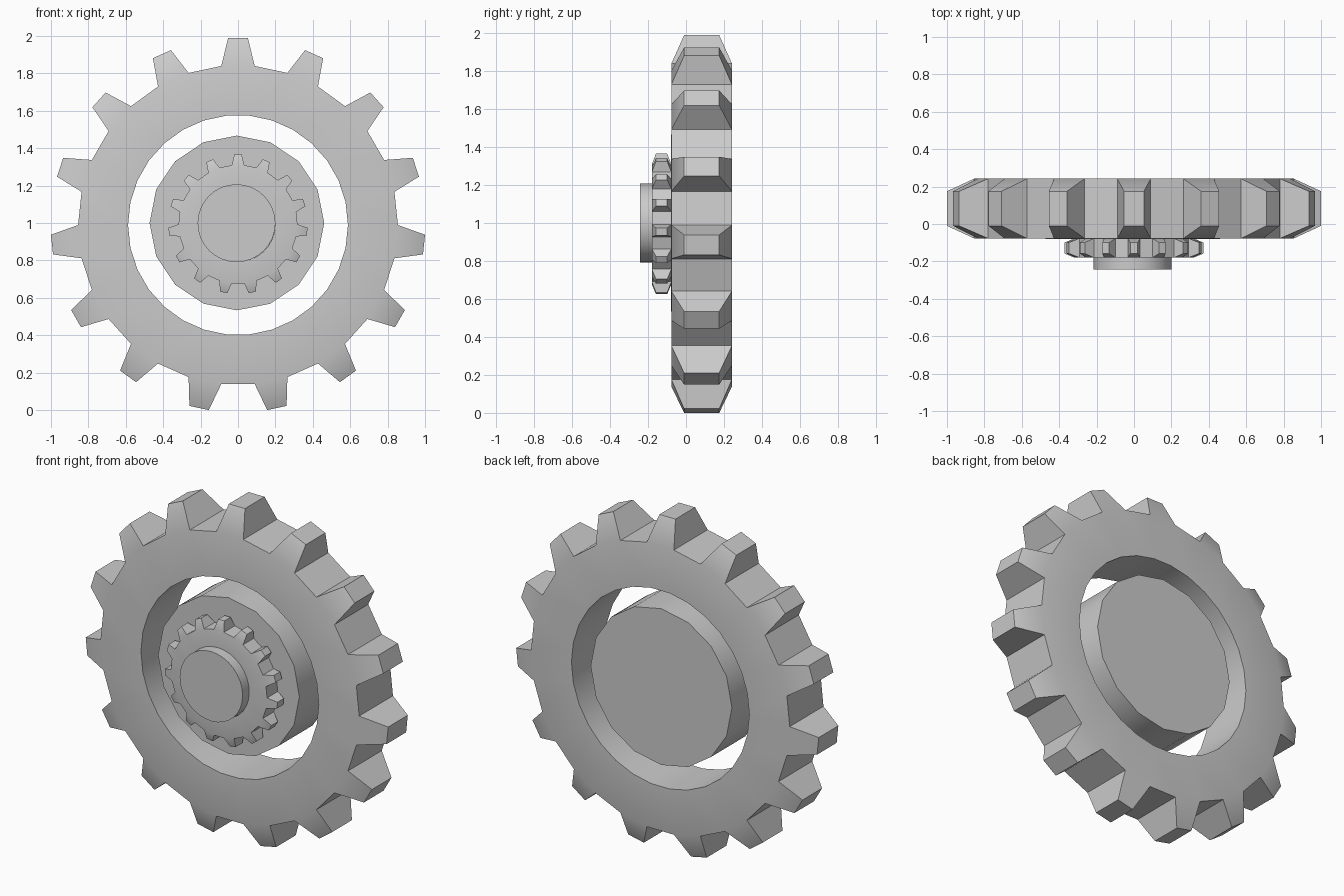
import bpy, bmesh
from math import sin, cos, pi, radians

if "Cube" in bpy.data.objects:
    bpy.data.objects.remove(bpy.data.objects["Cube"])

ZC = 0.989  # height of the wheel axis


def finish(bm, name):
    bmesh.ops.recalc_face_normals(bm, faces=bm.faces)
    me = bpy.data.meshes.new(name)
    bm.to_mesh(me)
    bm.free()
    ob = bpy.data.objects.new(name, me)
    bpy.context.collection.objects.link(ob)
    bpy.ops.object.select_all(action='DESELECT')
    ob.select_set(True)
    bpy.context.view_layer.objects.active = ob
    bpy.ops.object.shade_smooth_by_angle(angle=radians(25))
    return ob


def toothed_ring(name, teeth, root, hole, tip, tip_half, y0, y1, bevel, zc):
    """Ring whose every second outer facet rises into a tapered tooth."""
    bm = bmesh.new()
    n = teeth * 2
    angles = [pi / 2 + (2 * i - 1) * pi / n for i in range(n)]

    def loop(r, y):
        return [bm.verts.new((r * cos(a), y, zc + r * sin(a))) for a in angles]

    of, ob, hf, hb = loop(root, y0), loop(root, y1), loop(hole, y0), loop(hole, y1)
    for i in range(n):
        j = (i + 1) % n
        bm.faces.new((of[i], of[j], hf[j], hf[i]))
        bm.faces.new((ob[i], ob[j], hb[j], hb[i]))
        bm.faces.new((hf[i], hf[j], hb[j], hb[i]))
        base = (of[i], of[j], ob[j], ob[i])
        if i % 2:
            bm.faces.new(base)
            continue
        # tooth centred on this facet
        a = pi / 2 + i * 2 * pi / n
        top = []
        for s, y in ((-1, y0 + bevel), (1, y0 + bevel), (1, y1 - bevel), (-1, y1 - bevel)):
            w = s * tip_half
            top.append(bm.verts.new((tip * cos(a) - w * sin(a), y,
                                     zc + tip * sin(a) + w * cos(a))))
        bm.faces.new(top)
        for k in range(4):
            m = (k + 1) % 4
            bm.faces.new((base[k], base[m], top[m], top[k]))
    return finish(bm, name)


def disc(name, sides, r, y0, y1, x, z):
    bm = bmesh.new()
    rings = [[bm.verts.new((x + r * sin(2 * pi * i / sides), y,
                            z + r * cos(2 * pi * i / sides))) for i in range(sides)]
             for y in (y0, y1)]
    bm.faces.new(rings[0])
    bm.faces.new(rings[1])
    for i in range(sides):
        j = (i + 1) % sides
        bm.faces.new((rings[0][i], rings[0][j], rings[1][j], rings[1][i]))
    return finish(bm, name)


# large outer gear ring
toothed_ring("outer_gear", 15, 0.855, 0.588, 1.0, 0.053, -0.077, 0.242, 0.067, ZC)
# small front gear
toothed_ring("small_gear", 15, 0.318, 0.2, 0.372, 0.02, -0.18, -0.077, 0.022, 0.993)
# inner drum and front hub
drum = disc("inner_drum", 16, 0.467, -0.079, 0.242, -0.006, 1.0)
bpy.ops.object.shade_smooth_by_angle(angle=radians(30))
disc("front_hub", 32, 0.208, -0.242, -0.07, -0.008, 0.999)
